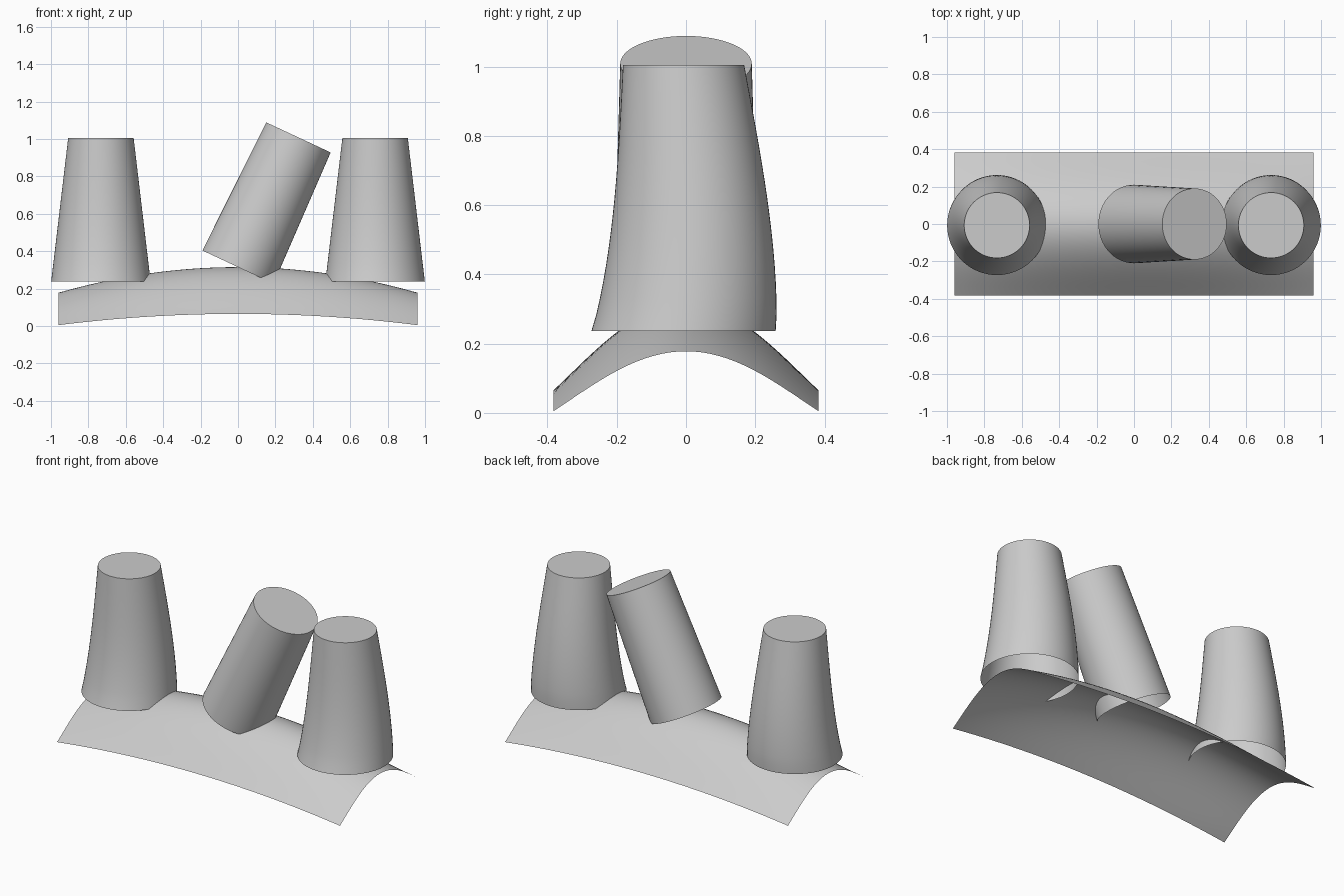
import bpy, bmesh, math
from mathutils import Matrix, Vector

cube = bpy.data.objects.get("Cube")
if cube:
    bpy.data.objects.remove(cube, do_unlink=True)

grey = bpy.data.materials.new("plain grey")
grey.use_nodes = True
grey.diffuse_color = (0.6, 0.6, 0.6, 1)
grey.node_tree.nodes["Principled BSDF"].inputs["Base Color"].default_value = (0.6, 0.6, 0.6, 1)


def finish(name, bm, matrix=None):
    mesh = bpy.data.meshes.new(name)
    bm.to_mesh(mesh)
    bm.free()
    mesh.materials.append(grey)
    obj = bpy.data.objects.new(name, mesh)
    bpy.context.collection.objects.link(obj)
    if matrix:
        obj.matrix_world = matrix
    bpy.ops.object.select_all(action='DESELECT')
    obj.select_set(True)
    bpy.context.view_layer.objects.active = obj
    bpy.ops.object.shade_smooth_by_angle(angle=math.radians(40))
    return obj


# Tube lofted through rings of (height, radius, y shift); open below, capped on top
def tube(name, rings, matrix, sides=64):
    bm = bmesh.new()
    loops = []
    for z, r, shift in rings:
        angles = [2 * math.pi * i / sides for i in range(sides)]
        loops.append([bm.verts.new((r * math.cos(a), r * math.sin(a) + shift, z)) for a in angles])
    for low, high in zip(loops, loops[1:]):
        for i in range(sides):
            j = (i + 1) % sides
            bm.faces.new((low[i], low[j], high[j], high[i]))
    bm.faces.new(loops[-1])
    return finish(name, bm, matrix)


# Thin saddle-backed sheet, arched along both directions
half_x, half_y = 0.96, 0.383
bm = bmesh.new()
bmesh.ops.create_grid(bm, x_segments=48, y_segments=32, size=1)
for v in bm.verts:
    u, w = v.co.x ** 2, v.co.y ** 2
    fall = 1.28 * w - 0.28 * w * w
    v.co = Vector((v.co.x * half_x, v.co.y * half_y,
                   0.315 - 0.137 * u - (0.25 - 0.077 * u) * fall))
finish("arched_sheet", bm)

# Upright flared towers at both ends, swaying slightly along y
height, steps = 0.768, 16
rings = []
for k in range(steps + 1):
    t = k / steps
    sway = -0.007 + 0.022 * math.sin(math.pi * t ** 0.75)
    rings.append((height * t, 0.266 - 0.091 * t, sway))
for name, x in (("left_tower", 0.733), ("right_tower", -0.733)):
    tube(name, rings, Matrix.Translation((x, 0, 0.237)))

# Leaning tower standing on the ridge
lean = Matrix.Translation((0, 0, 0.315)) @ Matrix.Rotation(math.radians(25), 4, 'Y')
tube("leaning_tower", [(0, 0.21, 0), (0.765, 0.19, 0)], lean)
